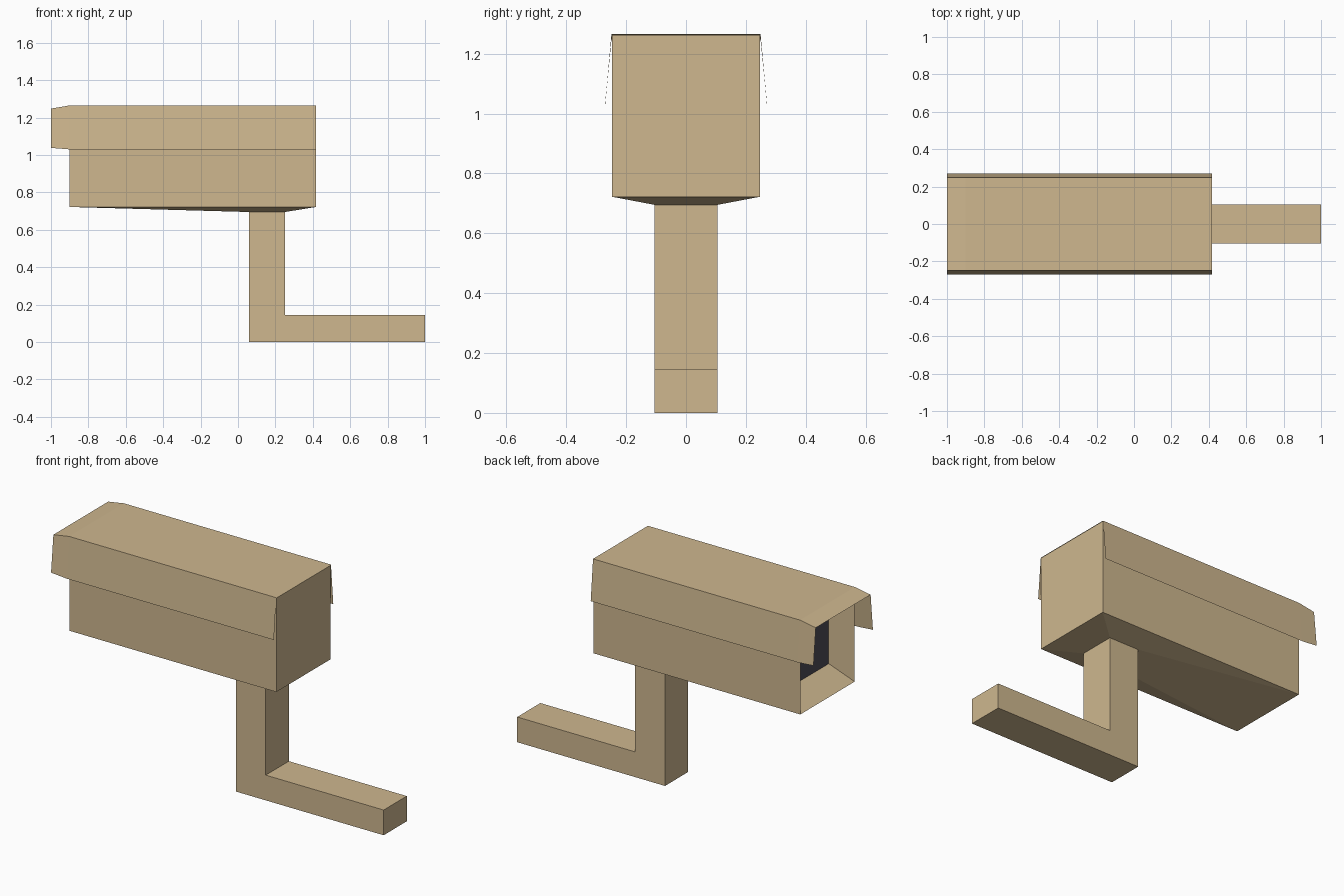
import bpy, bmesh

if "Cube" in bpy.data.objects:
    bpy.data.objects.remove(bpy.data.objects["Cube"])


def material(name, color):
    m = bpy.data.materials.new(name)
    m.diffuse_color = (*color, 1)
    m.use_nodes = True
    m.node_tree.nodes["Principled BSDF"].inputs["Base Color"].default_value = m.diffuse_color
    return m


tan = material("tan_casing", (0.62, 0.475, 0.275))
dark = material("dark_glass", (0.075, 0.07, 0.095))


def finish(bm, name, mats, recalc=True):
    if recalc:
        bmesh.ops.recalc_face_normals(bm, faces=bm.faces)
    me = bpy.data.meshes.new(name)
    bm.to_mesh(me)
    bm.free()
    for m in mats:
        me.materials.append(m)
    ob = bpy.data.objects.new(name, me)
    bpy.context.collection.objects.link(ob)
    return ob


def bridge(bm, a, b):
    n = len(a)
    return [bm.faces.new((a[i], a[(i + 1) % n], b[(i + 1) % n], b[i])) for i in range(n)]


def yz_ring(bm, x, w, z0, z1):
    return [bm.verts.new((x, y, z)) for y, z in ((-w, z0), (w, z0), (w, z1), (-w, z1))]


# Camera housing: box with a tapering recess in front and a shallow tapered belly
BACK, FRONT, W, Z0, Z1 = 0.417, -0.9, 0.247, 0.722, 1.262
bm = bmesh.new()
back = yz_ring(bm, BACK, W, Z0, Z1)
front = yz_ring(bm, FRONT, W, Z0, Z1)
pane = yz_ring(bm, FRONT + 0.137, W - 0.04, Z0 + 0.082, Z1 - 0.082)
bm.faces.new(back)
belly_face = bridge(bm, back, front)[0]
bridge(bm, front, pane)
bm.faces.new(pane).material_index = 1
bm.faces.remove(belly_face)
rim = [front[0], back[0], back[1], front[1]]
neck = [bm.verts.new((x, y, 0.695)) for x, y in
        ((0.06, -0.105), (0.25, -0.105), (0.25, 0.105), (0.06, 0.105))]
bridge(bm, rim, neck)
bm.faces.new(neck)
finish(bm, "camera_housing", [tan, dark])

# Rain hood: thin sheet with flared sides, its front lip bent slightly down/in
bm = bmesh.new()
rows = []
for x, top, low in ((0.417, 1.265, 1.03), (-0.9, 1.265, 1.03), (-1.0, 1.248, 1.038)):
    rows.append([bm.verts.new(p) for p in
                 ((x, -0.27, low), (x, -0.249, top), (x, 0.249, top), (x, 0.27, low))])
for a, b in zip(rows, rows[1:]):
    for i in range(3):
        bm.faces.new((a[i], a[i + 1], b[i + 1], b[i]))
bmesh.ops.recalc_face_normals(bm, faces=bm.faces)
# Make sure the sheet faces outward
bm.normal_update()
top_face = max(bm.faces, key=lambda f: f.calc_center_median().z)
if top_face.normal.z < 0:
    bmesh.ops.reverse_faces(bm, faces=bm.faces)
finish(bm, "rain_hood", [tan], recalc=False)

# Mounting arm: L-shaped profile extruded across the width
bm = bmesh.new()
profile = ((0.06, 0), (1.0, 0), (1.0, 0.145), (0.25, 0.145), (0.25, 0.695), (0.06, 0.695))
sides = [[bm.verts.new((x, y, z)) for x, z in profile] for y in (-0.105, 0.105)]
bridge(bm, *sides)
for s in sides:
    bm.faces.new(s)
finish(bm, "mounting_arm", [tan])
